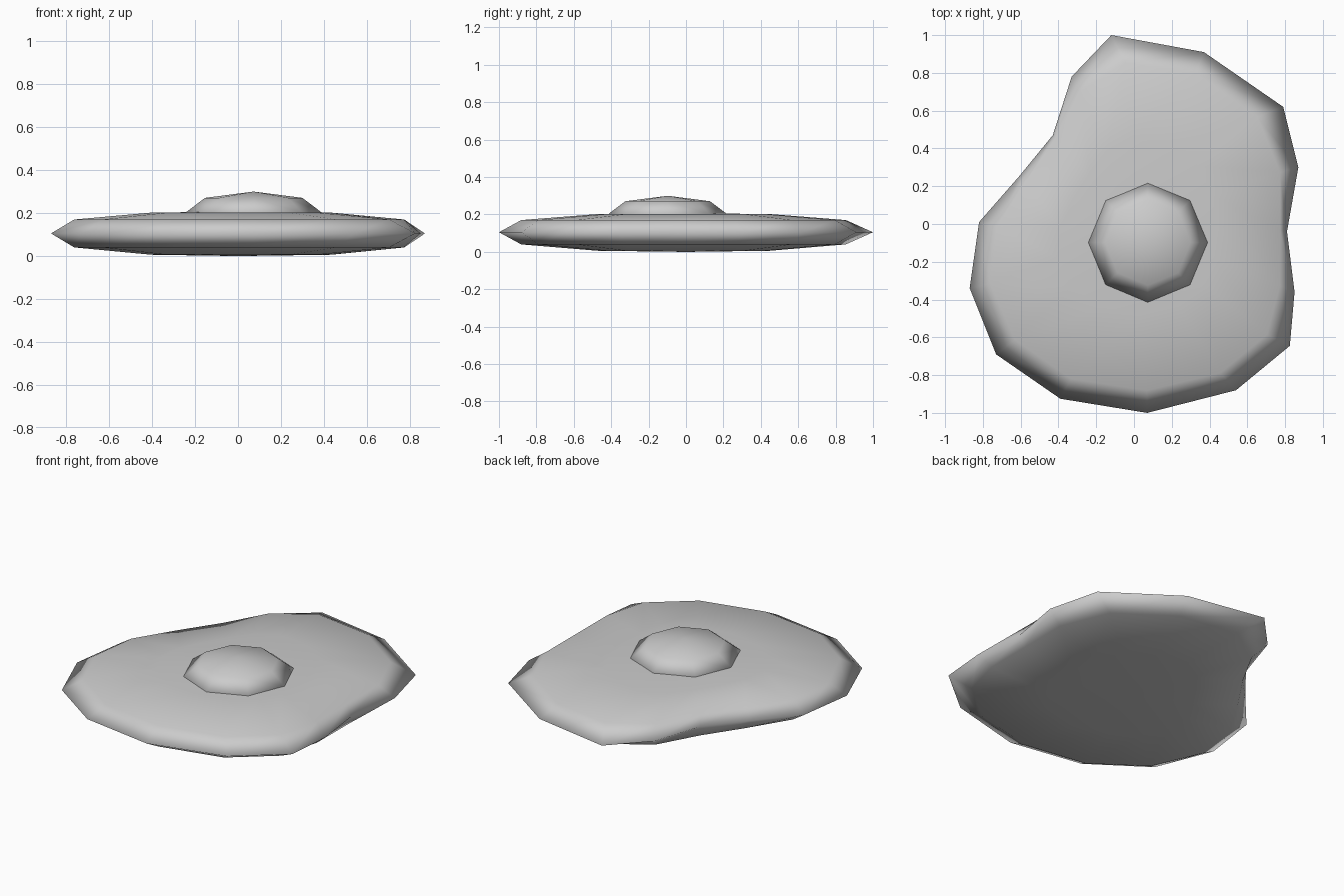
import bpy, bmesh
from mathutils import Vector, Matrix

if "Cube" in bpy.data.objects:
    bpy.data.objects.remove(bpy.data.objects["Cube"])

# Wavy outline of the egg white, counter-clockwise
outline = [Vector(p) for p in (
    (.87, .30), (.79, .62), (.37, .91), (-.12, 1.0), (-.33, .78), (-.43, .47),
    (-.61, .25), (-.82, .01), (-.87, -.34), (-.73, -.69), (-.39, -.925),
    (.07, -1.0), (.54, -.88), (.825, -.645), (.85, -.36), (.81, -.04))]


def soften(ring):
    """Average each point with its neighbours to relax the waves."""
    n = len(ring)
    return [ring[i] * .5 + (ring[i - 1] + ring[(i + 1) % n]) * .25 for i in range(n)]


def finish(bm, name):
    bmesh.ops.recalc_face_normals(bm, faces=bm.faces[:])
    for f in bm.faces:
        f.smooth = True
    mesh = bpy.data.meshes.new(name)
    bm.to_mesh(mesh)
    bm.free()
    obj = bpy.data.objects.new(name, mesh)
    bpy.context.collection.objects.link(obj)
    return obj


# Egg white: stacked rings closed by a fan at the top and bottom
shoulder = [p * .926 for p in soften(outline)]
inner = [p * .52 for p in soften(soften(outline))]
layers = [(inner, .006), (shoulder, .04), (outline, .105), (shoulder, .17), (inner, .202)]

bm = bmesh.new()
rings = [[bm.verts.new((p.x, p.y, z)) for p in ring] for ring, z in layers]
n = len(outline)
for low, high in zip(rings, rings[1:]):
    for i in range(n):
        j = (i + 1) % n
        bm.faces.new((low[i], low[j], high[j], high[i]))
for ring, z in ((rings[0], 0), (rings[-1], .207)):
    pole = bm.verts.new((0, 0, z))
    for i in range(n):
        bm.faces.new((ring[i], ring[(i + 1) % n], pole))
finish(bm, "egg_white")

# Yolk: low-poly flattened ball half sunk into the white
bm = bmesh.new()
bmesh.ops.create_uvsphere(
    bm, u_segments=8, v_segments=4, radius=1,
    matrix=Matrix.Translation((.073, -.098, .2)) @ Matrix.Diagonal((.32, .32, .1, 1)))
finish(bm, "yolk")
